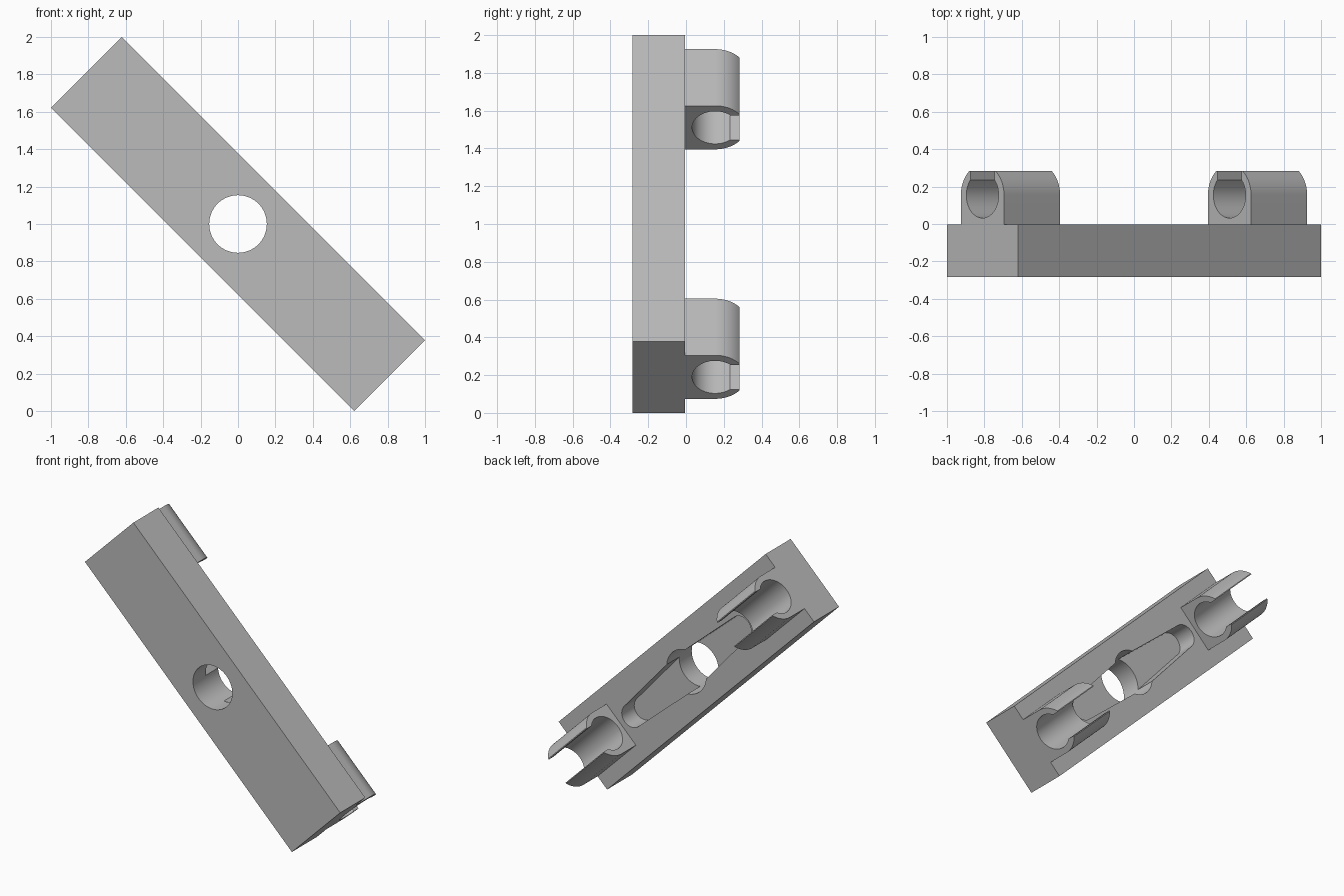
import bpy, bmesh, math
from mathutils import Matrix

cube = bpy.data.objects.get("Cube")
if cube:
    bpy.data.objects.remove(cube, do_unlink=True)

# Main sizes, with the bar lying along local x
HALF_LEN, HALF_WID = 1.146, 0.268
FRONT, BACK = -0.284, -0.004
TILT = Matrix.Translation((0, 0, 1)) @ Matrix.Rotation(math.radians(45), 4, 'Y')

grey = bpy.data.materials.new("plain_grey")
grey.use_nodes = True
colour = (0.5, 0.5, 0.5, 1)
grey.diffuse_color = colour
grey.node_tree.nodes["Principled BSDF"].inputs["Base Color"].default_value = colour


def prism(name, outline, offset):
    """Extrude a closed 3D outline by an offset."""
    bm = bmesh.new()
    face = bm.faces.new([bm.verts.new(p) for p in outline])
    top = bmesh.ops.extrude_face_region(bm, geom=[face])
    verts = [g for g in top["geom"] if isinstance(g, bmesh.types.BMVert)]
    bmesh.ops.translate(bm, vec=offset, verts=verts)
    bmesh.ops.recalc_face_normals(bm, faces=bm.faces)
    mesh = bpy.data.meshes.new(name)
    bm.to_mesh(mesh)
    bm.free()
    mesh.materials.append(grey)
    obj = bpy.data.objects.new(name, mesh)
    bpy.context.collection.objects.link(obj)
    return obj


def arc(cx, cy, r, start, end, steps):
    angles = [start + (end - start) * i / steps for i in range(steps + 1)]
    return [(cx + r * math.cos(a), cy + r * math.sin(a)) for a in angles]


def smooth(obj):
    bpy.ops.object.select_all(action='DESELECT')
    obj.select_set(True)
    bpy.context.view_layer.objects.active = obj
    bpy.ops.object.shade_smooth_by_angle(angle=math.radians(25))


# Bar
bar = prism("bar", [(sx * HALF_LEN, FRONT, sz * HALF_WID)
                    for sx, sz in ((-1, -1), (1, -1), (1, 1), (-1, 1))],
            (0, BACK - FRONT, 0))

# Round hole through the middle
hole = prism("hole_cutter",
             [(x, FRONT - 0.1, z) for x, z in arc(0, 0, 0.154, 0, math.tau, 64)[:-1]],
             (0, 0.6, 0))

# Tapered slot with round ends, half way into the back
quarter = math.pi / 2
slot_outline = (arc(0.603, 0, 0.08, -quarter, quarter, 24) + [(0, 0.123)]
                + arc(-0.603, 0, 0.08, quarter, 3 * quarter, 24) + [(0, -0.123)])
slot = prism("slot_cutter", [(x, BACK - 0.14, z) for x, z in slot_outline], (0, 0.3, 0))

for cutter in (hole, slot):
    cutter.hide_render = True
    mod = bar.modifiers.new(cutter.name, 'BOOLEAN')
    mod.operation = 'DIFFERENCE'
    mod.solver = 'EXACT'
    mod.object = cutter
depsgraph = bpy.context.evaluated_depsgraph_get()
bar_mesh = bpy.data.meshes.new_from_object(bar.evaluated_get(depsgraph))
bar.modifiers.clear()
bar.data = bar_mesh
for cutter in (hole, slot):
    bpy.data.objects.remove(cutter, do_unlink=True)

# Open clips, flush with both ends of the bar
CLIP_LEN, MID, OUTER, BORE, GAP, TIP = 0.424, 0.154, 0.163, 0.122, 0.092, 0.284
outer_end = math.asin((TIP - MID) / OUTER)
bore_start = math.acos(GAP / BORE)
right_side = [(OUTER, BACK)] + arc(0, MID, OUTER, 0, outer_end, 16) + [(GAP, TIP)]
bore = arc(0, MID, BORE, bore_start, -math.pi - bore_start, 48)
left_side = [(-z, y) for z, y in reversed(right_side)]
profile = right_side + bore + left_side

clips = []
for name, start in (("upper_clip", -HALF_LEN), ("lower_clip", HALF_LEN - CLIP_LEN)):
    clips.append(prism(name, [(start, y, z) for z, y in profile], (CLIP_LEN, 0, 0)))

# Tilt everything upright at 45 degrees
for obj in [bar] + clips:
    obj.data.transform(TILT)
    smooth(obj)
